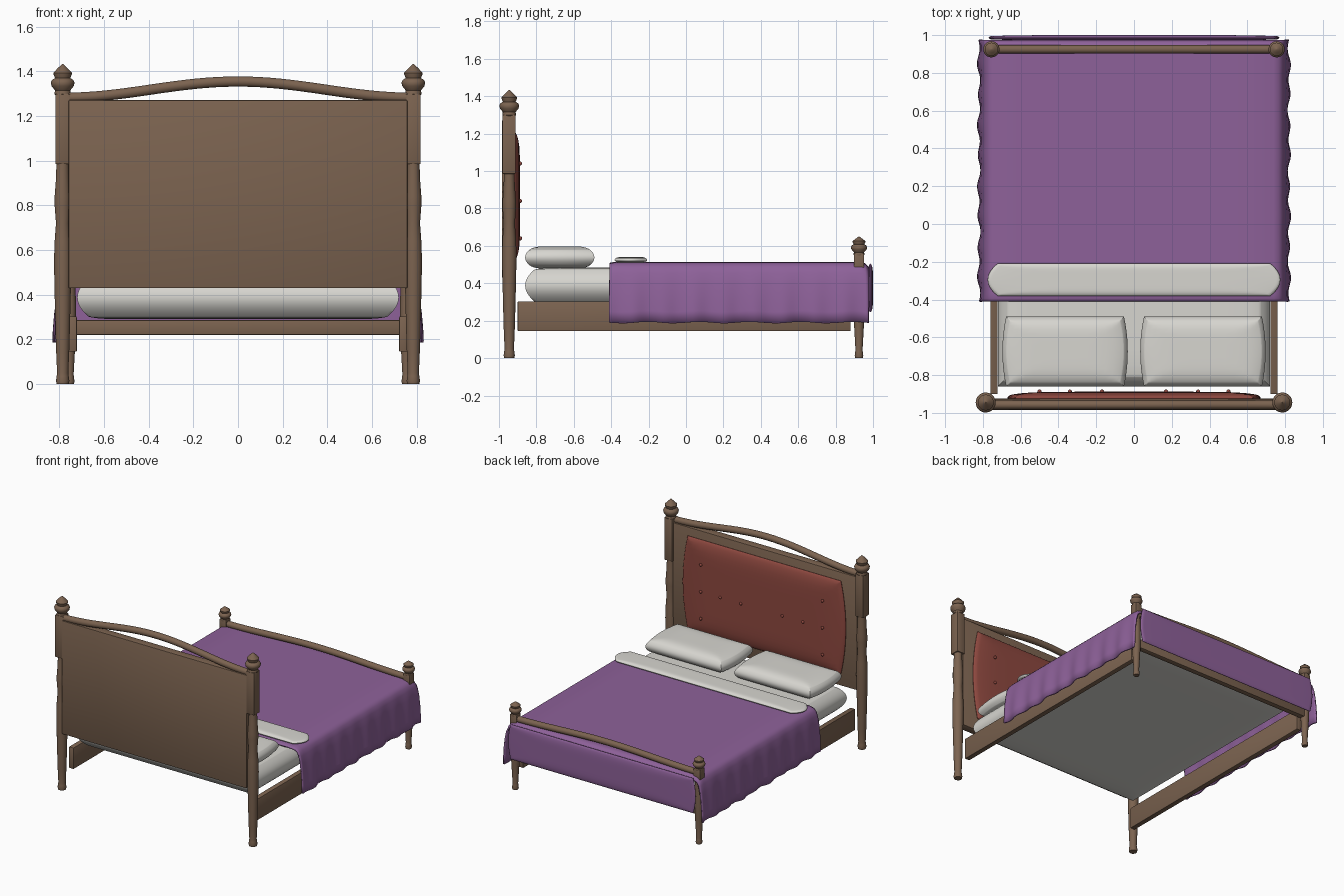
import bpy, bmesh, math

if "Cube" in bpy.data.objects:
    bpy.data.objects.remove(bpy.data.objects["Cube"])


def material(name, rgb):
    m = bpy.data.materials.new(name)
    m.diffuse_color = (*rgb, 1)
    m.use_nodes = True
    m.node_tree.nodes["Principled BSDF"].inputs["Base Color"].default_value = m.diffuse_color
    return m


WOOD = material("wood", (0.2, 0.125, 0.08))
PURPLE = material("purple_cloth", (0.27, 0.12, 0.32))
RED = material("red_cloth", (0.27, 0.065, 0.05))
LINEN = material("linen", (0.68, 0.67, 0.63))


def finish(bm, name, mat, angle=40):
    bmesh.ops.recalc_face_normals(bm, faces=bm.faces)
    me = bpy.data.meshes.new(name)
    bm.to_mesh(me)
    bm.free()
    ob = bpy.data.objects.new(name, me)
    bpy.context.collection.objects.link(ob)
    me.materials.append(mat)
    smooth(ob, angle)
    return ob


def smooth(ob, angle=40):
    bpy.ops.object.select_all(action='DESELECT')
    ob.select_set(True)
    bpy.context.view_layer.objects.active = ob
    bpy.ops.object.shade_smooth_by_angle(angle=math.radians(angle))


def box(name, lo, hi, mat, bevel=0.004):
    bm = bmesh.new()
    bmesh.ops.create_cube(bm, size=1)
    for v in bm.verts:
        v.co = [(a + b) / 2 + c * (b - a) for a, b, c in zip(lo, hi, v.co)]
    bmesh.ops.bevel(bm, geom=bm.edges[:], offset=bevel, segments=2, affect='EDGES', profile=0.5)
    return finish(bm, name, mat)


def lathe(name, profile, x, y, mat, seg=24):
    bm = bmesh.new()
    rings = [[bm.verts.new((x + r * math.cos(i * math.tau / seg), y + r * math.sin(i * math.tau / seg), z))
              for i in range(seg)] for r, z in profile]
    for a, b in zip(rings, rings[1:]):
        for i in range(seg):
            j = (i + 1) % seg
            bm.faces.new((a[i], a[j], b[j], b[i]))
    bm.faces.new(rings[0])
    bm.faces.new(rings[-1])
    return finish(bm, name, mat)


def soft(name, loc, half, mat, inset=0.0, bulge=0.0, puff=0.4, power=6, upright=False):
    """Padded block: rounded sides, thinner towards the rim."""
    bm = bmesh.new()
    bmesh.ops.create_cube(bm, size=2)
    bmesh.ops.subdivide_edges(bm, edges=bm.edges[:], cuts=15, use_grid_fill=True)
    for v in bm.verts:
        # crowd the grid towards the rim so the edges round off well
        u, t, w = (math.sin(c * math.pi / 2) for c in v.co)
        x = u * (half[0] - bulge * t * t - inset * w * w)
        y = t * (half[1] - inset * w * w)
        z = w * half[2] * (1 - puff * max(abs(u), abs(t)) ** power)
        v.co = (x, -z, y) if upright else (x, y, z)
    ob = finish(bm, name, mat, 60)
    ob.location = loc
    return ob


def arched_rail(name, half, y, z, rise, radius):
    cu = bpy.data.curves.new(name, 'CURVE')
    cu.dimensions = '3D'
    cu.bevel_depth, cu.bevel_resolution, cu.use_fill_caps = radius, 3, True
    sp = cu.splines.new('POLY')
    n = 32
    sp.points.add(n)
    for i, p in enumerate(sp.points):
        x = half * (2 * i / n - 1)
        p.co = (x, y, z + rise * (0.5 + 0.5 * math.cos(math.pi * x / half)), 1)
    ob = bpy.data.objects.new(name, cu)
    bpy.context.collection.objects.link(ob)
    cu.materials.append(WOOD)
    bpy.ops.object.select_all(action='DESELECT')
    ob.select_set(True)
    bpy.context.view_layer.objects.active = ob
    bpy.ops.object.convert(target='MESH')
    smooth(bpy.context.object)


# Posts, square blocks, finials and side rails, both sides
HX, HY, FX, FY = 0.785, -0.945, 0.755, 0.925
head_leg = [(.027, 0), (.03, .015), (.027, .035), (.025, .05), (.029, .14), (.031, .2), (.036, .4), (.039, .55),
            (.036, .64), (.03, .72), (.036, .8), (.036, .84), (.03, .92), (.028, .99)]
head_top = [(.034, 1.295), (.037, 1.3), (.034, 1.315), (.05, 1.335), (.053, 1.35), (.048, 1.362),
            (.034, 1.37), (.04, 1.385), (.042, 1.393), (.022, 1.415), (.002, 1.433)]
foot_leg = [(.02, 0), (.023, .012), (.02, .035), (.019, .045), (.026, .17), (.029, .22), (.03, .35), (.026, .47)]
foot_top = [(.026, .545), (.03, .555), (.027, .565), (.041, .582), (.043, .592), (.039, .602),
            (.028, .608), (.034, .618), (.035, .625), (.018, .638), (.002, .65)]
for s, side in ((-1, "left"), (1, "right")):
    lathe(f"head_post_{side}", head_leg, s * HX, HY, WOOD)
    lathe(f"head_finial_{side}", head_top, s * HX, HY, WOOD)
    box(f"head_block_{side}", (s * HX - .033, HY - .036, .985), (s * HX + .033, HY + .034, 1.3), WOOD)
    lathe(f"foot_post_{side}", foot_leg, s * FX, FY, WOOD)
    lathe(f"foot_finial_{side}", foot_top, s * FX, FY, WOOD)
    box(f"foot_block_{side}", (s * FX - .027, FY - .027, .46), (s * FX + .027, FY + .027, .56), WOOD)
    box(f"side_rail_{side}", (s * .741 - .019, -.9, .145), (s * .741 + .019, .88, .303), WOOD)

# Headboard and footboard
box("headboard_panel", (-.758, -.985, .43), (.758, -.925, 1.272), WOOD)
arched_rail("headboard_top_rail", HX, -.957, 1.282, .073, .024)
box("foot_lower_rail", (-.74, .905, .22), (.74, .945, .287), WOOD)
arched_rail("foot_top_rail", FX, FY, .525, .025, .023)

# Upholstered headboard pad with buttons
soft("headboard_pad", (0, -.92, .865), (.67, .345, .032), RED, inset=.02, bulge=.04, puff=.5, power=8, upright=True)
spots = [(s * .5, z) for s in (-1, 1) for z in (.64, .84, 1.04)]
spots += [(s * x, .84) for s in (-1, 1) for x in (.17, .34)]
for x, z in spots:
    bm = bmesh.new()
    bmesh.ops.create_uvsphere(bm, u_segments=10, v_segments=6, radius=.011)
    finish(bm, "pad_button", RED).location = (x, -.887, z)

# Mattress, pillows and folded sheet
soft("mattress", (0, .025, .388), (.72, .885, .097), LINEN, inset=.05, puff=.12, power=20)
for s, side in ((-1, "left"), (1, "right")):
    soft(f"pillow_{side}", (s * .365, -.675, .538), (.332, .185, .06), LINEN, inset=.02, bulge=.02, puff=.35)
soft("folded_sheet", (0, -.295, .525), (.775, .087, .016), LINEN, inset=.008, bulge=.055, puff=.4, power=8)

# Blanket draped over the sides with rippled hems
half_profile = [(.822, .19), (.821, .25), (.817, .32), (.808, .4), (.797, .455), (.785, .485), (.767, .503),
                (.74, .511), (.6, .514), (.3, .515)]
profile = [(-x, z) for x, z in half_profile] + [(0, .515)] + half_profile[::-1]
bm = bmesh.new()
rows = []
N = 90
for j in range(N + 1):
    t = j / N
    y = -.41 + 1.385 * t
    drop = .025 * max(0, (t - .97) / .03) ** 2 + .006 * max(0, (.02 - t) / .02)
    row = []
    for x, z in profile:
        hang = max(0, min(1, (.5 - z) / .31))
        ripple = .007 * hang * math.sin(y * 39) + .003 * hang * math.sin(y * 17 + x)
        sx = (x > 0) - (x < 0)
        row.append(bm.verts.new((x + sx * ripple, y, z - drop * (1 - hang) + .004 * hang * math.sin(y * 23))))
    rows.append(row)
for a, b in zip(rows, rows[1:]):
    for i in range(len(profile) - 1):
        bm.faces.new((a[i], a[i + 1], b[i + 1], b[i]))
blanket = finish(bm, "blanket", PURPLE, 60)
mod = blanket.modifiers.new("thickness", 'SOLIDIFY')
mod.thickness = .012
mod.offset = -1 if blanket.data.polygons[len(profile) // 2].normal.z > 0 else 1

# Blanket end hanging over the foot
soft("blanket_foot_flap", (0, .986, .375), (.77, .13, .014), PURPLE, inset=.012, bulge=.02, puff=.4, upright=True)
